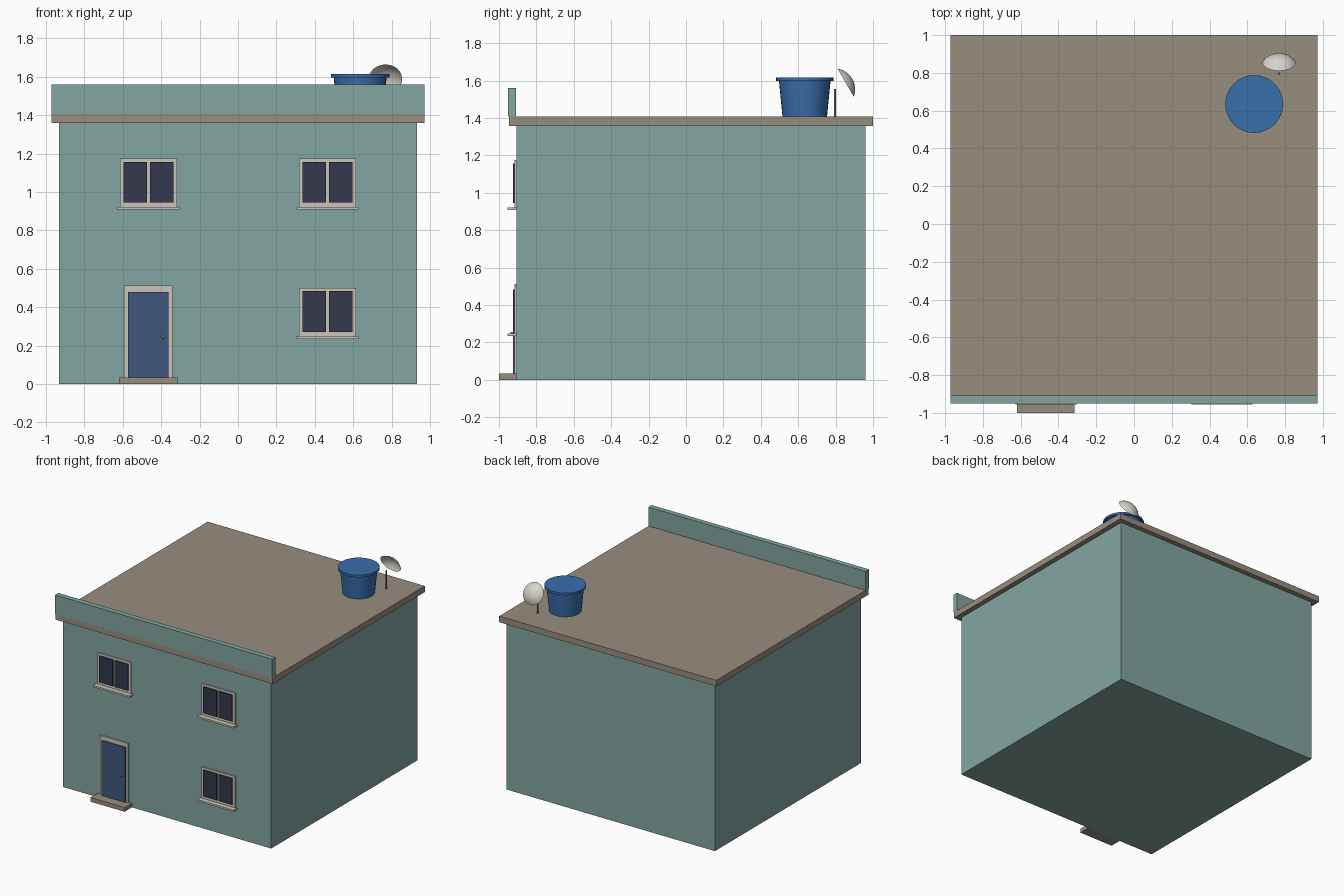
import bpy, bmesh, math
from mathutils import Matrix, Vector

if "Cube" in bpy.data.objects:
    bpy.data.objects.remove(bpy.data.objects["Cube"])


def material(name, r, g, b):
    lin = lambda c: c / 255 / 12.92 if c <= 10 else ((c / 255 + 0.055) / 1.055) ** 2.4
    m = bpy.data.materials.new(name)
    m.diffuse_color = (lin(r), lin(g), lin(b), 1)
    m.use_nodes = True
    m.node_tree.nodes["Principled BSDF"].inputs["Base Color"].default_value = m.diffuse_color
    return m


TEAL = material("teal_wall", 130, 166, 161)
STONE = material("brown_concrete", 152, 141, 127)
CREAM = material("cream_frame", 203, 198, 188)
GLASS = material("dark_glass", 52, 56, 76)
DOOR = material("blue_door", 64, 86, 124)
TANK = material("tank_blue", 58, 110, 172)
DISH = material("dish_white", 215, 211, 204)
METAL = material("grey_metal", 110, 106, 100)
BRASS = material("brass", 150, 120, 70)


def finish(name, bm, mat, smooth=False):
    me = bpy.data.meshes.new(name)
    bm.to_mesh(me)
    bm.free()
    ob = bpy.data.objects.new(name, me)
    bpy.context.collection.objects.link(ob)
    me.materials.append(mat)
    if smooth:
        bpy.ops.object.select_all(action='DESELECT')
        ob.select_set(True)
        bpy.context.view_layer.objects.active = ob
        bpy.ops.object.shade_smooth_by_angle(angle=math.radians(35))
    return ob


def box(name, x, y, z, mat):
    """Box from (min, max) ranges on each axis."""
    bm = bmesh.new()
    size = [r[1] - r[0] for r in (x, y, z)]
    mid = [(r[0] + r[1]) / 2 for r in (x, y, z)]
    bmesh.ops.create_cube(bm, size=1, matrix=Matrix.Translation(mid) @ Matrix.Diagonal((*size, 1)))
    return finish(name, bm, mat)


def cone(name, x, y, z, r1, r2, mat, seg=32):
    bm = bmesh.new()
    bmesh.ops.create_cone(bm, cap_ends=True, segments=seg, radius1=r1, radius2=r2,
                          depth=z[1] - z[0], matrix=Matrix.Translation((x, y, sum(z) / 2)))
    return finish(name, bm, mat, True)


WALL = -0.906    # front wall plane
FACE = -0.917    # front of the frames
PANE = -0.926    # front of panes and door leaf

# Main building
box("walls", (-0.932, 0.932), (WALL, 0.961), (0, 1.36), TEAL)
box("roof_slab", (-0.972, 0.972), (-0.945, 1.0), (1.358, 1.407), STONE)
box("front_parapet", (-0.972, 0.972), (-0.951, -0.909), (1.407, 1.56), TEAL)


# Windows: frame, two panes, sill
def window(name, cx, z0):
    box(name + "_frame", (cx - 0.149, cx + 0.149), (FACE, WALL + 0.005), (z0, z0 + 0.255), CREAM)
    for side, a, b in (("left", -0.129, -0.008), ("right", 0.008, 0.129)):
        box(f"{name}_{side}_pane", (cx + a, cx + b), (PANE, FACE), (z0 + 0.024, z0 + 0.237), GLASS)
    box(name + "_sill", (cx - 0.162, cx + 0.162), (-0.955, WALL + 0.005), (z0 - 0.012, z0 + 0.002), CREAM)


window("upper_left_window", -0.466, 0.92)
window("upper_right_window", 0.466, 0.92)
window("lower_right_window", 0.466, 0.246)

# Door, knob and step
box("door_frame", (-0.594, -0.341), (FACE, WALL + 0.005), (0.02, 0.513), CREAM)
box("door_leaf", (-0.574, -0.361), (PANE, FACE), (0.02, 0.479), DOOR)
box("door_step", (-0.619, -0.315), (-1.0, WALL + 0.005), (0, 0.034), STONE)
bm = bmesh.new()
bmesh.ops.create_uvsphere(bm, u_segments=12, v_segments=8, radius=0.009,
                          matrix=Matrix.Translation((-0.389, -0.931, 0.246)))
finish("door_knob", bm, BRASS, True)

# Water tank with lid
cone("tank_body", 0.636, 0.635, (1.407, 1.6), 0.119, 0.138, TANK)
cone("tank_lid", 0.636, 0.635, (1.597, 1.615), 0.153, 0.153, TANK)

# Satellite dish: open spherical cap, hollow side facing forward and down
cone("dish_pole", 0.768, 0.796, (1.407, 1.555), 0.006, 0.006, METAL, 12)
rim, depth, seg, rings = 0.087, 0.041, 32, 7
R = (rim ** 2 + depth ** 2) / (2 * depth)
top = math.asin(rim / R)
bm = bmesh.new()
profile = [bm.verts.new((R * math.sin(top * i / rings), 0, R * math.cos(top * i / rings) - R + depth))
           for i in range(rings + 1)]
edges = [bm.edges.new(p) for p in zip(profile, profile[1:])]
bmesh.ops.spin(bm, geom=profile + edges, cent=(0, 0, 0), axis=(0, 0, 1),
               angle=2 * math.pi, steps=seg)
bmesh.ops.remove_doubles(bm, verts=bm.verts, dist=1e-5)
bmesh.ops.recalc_face_normals(bm, faces=bm.faces)
if sum(f.normal.z for f in bm.faces) < 0:
    bmesh.ops.reverse_faces(bm, faces=bm.faces)
tilt = Vector((0, 0.87, 0.5)).to_track_quat('Z', 'Y').to_matrix().to_4x4()
bm.transform(Matrix.Translation((0.768, 0.854, 1.588)) @ tilt)
finish("dish_bowl", bm, DISH, True)
